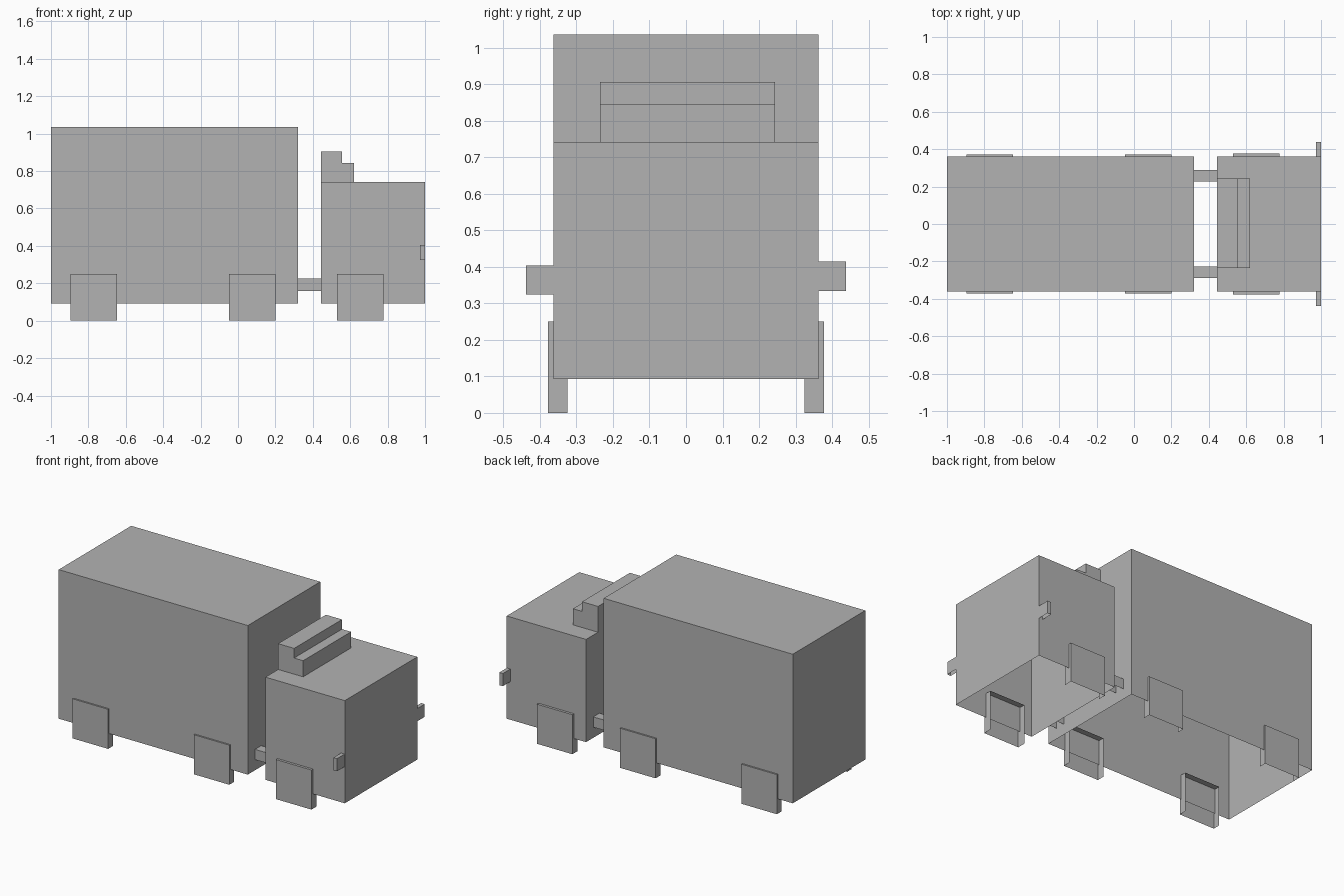
import bpy
import bmesh
from mathutils import Vector

if "Cube" in bpy.data.objects:
    bpy.data.objects.remove(bpy.data.objects["Cube"], do_unlink=True)

GREY = (0.45, 0.45, 0.45, 1)
grey = bpy.data.materials.new("plain grey")
grey.use_nodes = True
grey.diffuse_color = GREY
grey.node_tree.nodes["Principled BSDF"].inputs["Base Color"].default_value = GREY

DOWN, RIGHT, LEFT = Vector((0, 0, -1)), Vector((-1, 0, 0)), Vector((1, 0, 0))
FRONT, BACK = Vector((0, -1, 0)), Vector((0, 1, 0))


def finish(name, bm, open_sides):
    """Remove the faces that look along the open sides and make the object."""
    bmesh.ops.recalc_face_normals(bm, faces=bm.faces)
    gone = [f for f in bm.faces if any(f.normal.dot(d) > 0.9 for d in open_sides)]
    bmesh.ops.delete(bm, geom=gone, context="FACES")
    mesh = bpy.data.meshes.new(name)
    bm.to_mesh(mesh)
    bm.free()
    mesh.materials.append(grey)
    obj = bpy.data.objects.new(name, mesh)
    bpy.context.collection.objects.link(obj)


def box(name, xs, ys, zs, open_sides=(DOWN,)):
    bm = bmesh.new()
    bmesh.ops.create_cube(bm, size=1)
    for v in bm.verts:
        v.co = [span[0] if c < 0 else span[1] for c, span in zip(v.co, (xs, ys, zs))]
    finish(name, bm, open_sides)


# Hollow bodies, open underneath
box("cargo_box", (-1, 0.322), (-0.362, 0.362), (0.093, 1.035))
box("cab", (0.445, 1), (-0.362, 0.362), (0.093, 0.742))

# Stepped roof fairing
steps = [(0.445, 0.742), (0.62, 0.742), (0.62, 0.844), (0.557, 0.844),
         (0.557, 0.905), (0.445, 0.905)]
bm = bmesh.new()
profile = bm.faces.new([bm.verts.new((x, -0.235, z)) for x, z in steps])
moved = bmesh.ops.extrude_face_region(bm, geom=[profile], use_keep_orig=True)["geom"]
bmesh.ops.translate(bm, vec=(0, 0.478, 0),
                    verts=[g for g in moved if isinstance(g, bmesh.types.BMVert)])
finish("roof_fairing", bm, [DOWN])

# Parts that repeat on both sides
WHEELS = {"rear": (-0.896, 0.372), "middle": (-0.048, 0.372), "front": (0.53, 0.378)}
for side, s, inward in (("near", -1, BACK), ("far", 1, FRONT)):
    def across(inner, outer):
        return sorted((s * inner, s * outer))

    # Square wheels: shells open on the inside and underneath
    for place, (x, outer) in WHEELS.items():
        box(f"{place}_wheel_{side}", (x, x + 0.248), across(0.325, outer),
            (0, 0.25), (DOWN, inward))

    # Coupling bars between the cab and the cargo box
    box(f"coupling_bar_{side}", (0.322, 0.445), across(0.228, 0.29),
        (0.16, 0.225), (DOWN, LEFT, RIGHT))

    # Side mirrors
    base = 0.329 + 0.005 * s
    box(f"side_mirror_{side}", (0.974, 0.999), across(0.362, 0.438),
        (base, base + 0.08), (DOWN, inward))
